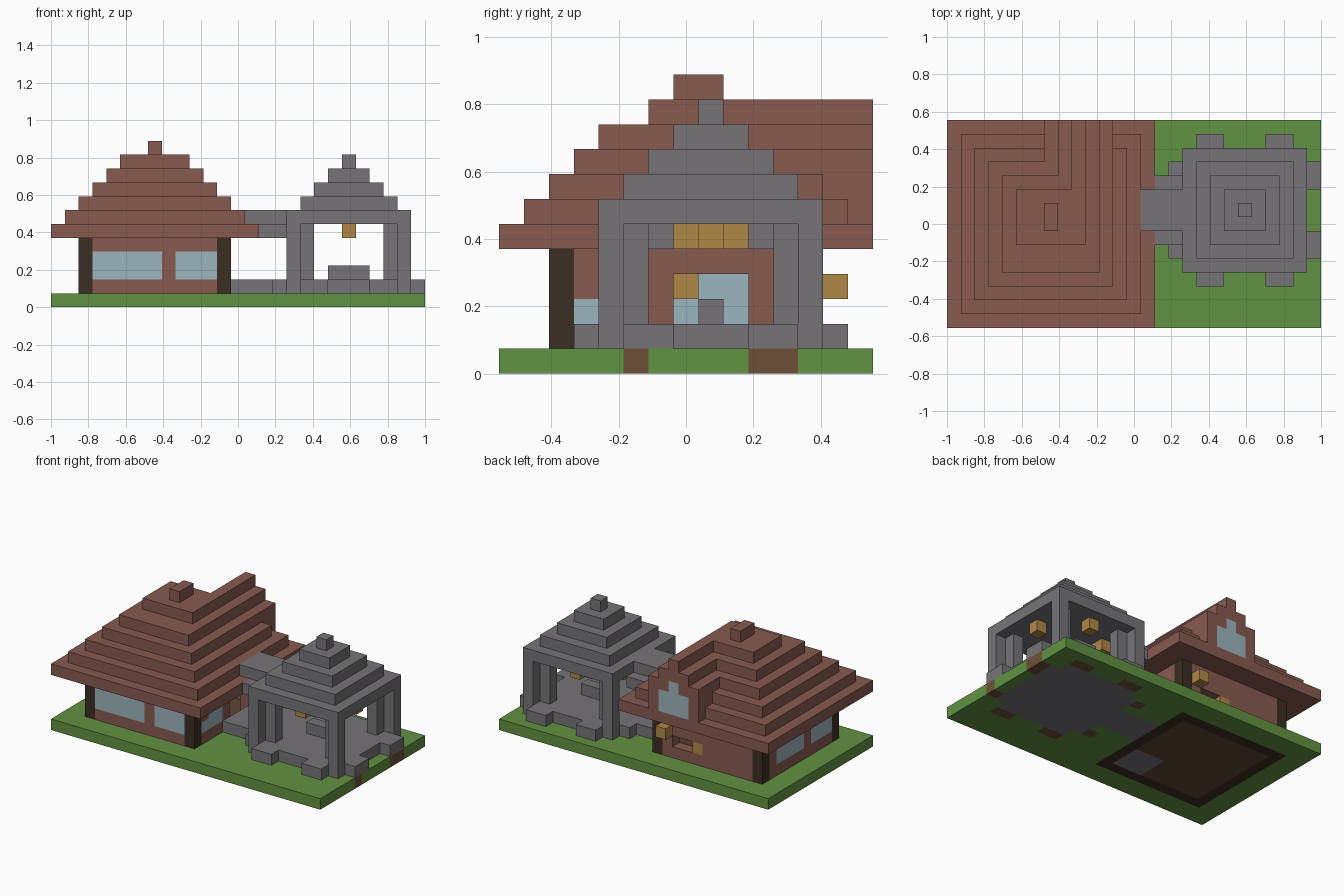
import bpy, bmesh
from mathutils import Vector

if "Cube" in bpy.data.objects:
    bpy.data.objects.remove(bpy.data.objects["Cube"], do_unlink=True)

U = 2 / 27                       # block size
ORIGIN = Vector((-1, -7.5 * U, 0))


def material(name, r, g, b):
    lin = [((c / 255 + 0.055) / 1.055) ** 2.4 for c in (r, g, b)] + [1]
    m = bpy.data.materials.new(name)
    m.use_nodes = True
    m.diffuse_color = lin
    m.node_tree.nodes["Principled BSDF"].inputs["Base Color"].default_value = lin
    return m


CLAY = material("clay_brown", 135, 91, 80)
STONE = material("stone_grey", 118, 116, 119)
GRASS = material("grass_green", 97, 146, 65)
GLASS = material("pale_glass", 156, 181, 189)
GOLD = material("lantern_gold", 176, 137, 70)
TIMBER = material("dark_timber", 60, 46, 36)
EARTH = material("earth_brown", 110, 80, 57)
PLANK = material("floor_plank", 92, 70, 50)


def blocks(name, mat, *boxes):
    """One object from boxes given as inclusive block ranges (x0, x1, y0, y1, z0, z1)."""
    bm = bmesh.new()
    for x0, x1, y0, y1, z0, z1 in boxes:
        lo, hi = Vector((x0, y0, z0)), Vector((x1 + 1, y1 + 1, z1 + 1))
        made = bmesh.ops.create_cube(bm, size=1)
        for v in made["verts"]:
            v.co = ORIGIN + U * (lo + (hi - lo) * (v.co + Vector((.5, .5, .5))))
    mesh = bpy.data.meshes.new(name)
    bm.to_mesh(mesh)
    bm.free()
    mesh.materials.append(mat)
    ob = bpy.data.objects.new(name, mesh)
    bpy.context.collection.objects.link(ob)
    return ob


def cell(name, mat, *points):
    return blocks(name, mat, *[(x, x, y, y, z, z) for x, y, z in points])


# Kerbs around the pavilion, as (x0, x1, y0, y1)
KERBS = [(x, x + 1, y, y) for x in (18, 23) for y in (3, 13)]
KERBS += [(26, 26, 5, 6), (26, 26, 10, 11), (16, 16, 5, 5), (16, 16, 11, 11)]


# Ground slab, coloured by what stands on each block
def ground_index(i, j):
    if 2 <= i <= 12 and 2 <= j <= 12:
        if i in (2, 12) or j in (2, 12):
            return 1
        return 3 if i >= 9 and j <= 5 else 2
    if (i, j) == (26, 6):
        return 0
    if any(a <= i <= b and c <= j <= d for a, b, c, d in KERBS):
        return 4
    if 17 <= i <= 25 and 4 <= j <= 12:
        corner = i in (17, 25) and j in (4, 12)
        return 0 if corner else 3
    return 3 if 13 <= i <= 16 and 7 <= j <= 9 else 0


bm = bmesh.new()
bmesh.ops.create_grid(bm, x_segments=27, y_segments=15, size=1)
for v in bm.verts:
    v.co.y *= 7.5 * U
top = bmesh.ops.extrude_face_region(bm, geom=bm.faces[:])["geom"]
for v in top:
    if isinstance(v, bmesh.types.BMVert):
        v.co.z = U
bmesh.ops.recalc_face_normals(bm, faces=bm.faces[:])
for f in bm.faces:
    p = (f.calc_center_median() - ORIGIN - f.normal * U * 0.3) / U
    f.material_index = ground_index(int(p.x), int(p.y))
mesh = bpy.data.meshes.new("ground")
bm.to_mesh(mesh)
bm.free()
for m in (GRASS, TIMBER, PLANK, STONE, EARTH):
    mesh.materials.append(m)
bpy.context.collection.objects.link(bpy.data.objects.new("ground", mesh))

# House walls
blocks("corner_posts", TIMBER, *[(x, x, y, y, 1, 4) for x in (2, 12) for y in (2, 12)])
blocks("front_wall", CLAY, (3, 11, 2, 2, 1, 1), (3, 11, 2, 2, 4, 4), (8, 8, 2, 2, 2, 3))
blocks("front_windows", GLASS, (3, 7, 2, 2, 2, 3), (9, 11, 2, 2, 2, 3))
blocks("right_wall", CLAY, (2, 2, 3, 11, 1, 1), (2, 2, 3, 11, 4, 4),
       (2, 2, 6, 6, 2, 3), (2, 2, 11, 11, 2, 3))
blocks("right_windows", GLASS, (2, 2, 3, 5, 2, 3), (2, 2, 7, 10, 2, 3))
blocks("left_wall", CLAY, (12, 12, 3, 6, 1, 1), (12, 12, 3, 11, 4, 4), (12, 12, 3, 3, 3, 3),
       (12, 12, 6, 6, 2, 3), (12, 12, 10, 11, 1, 3))
blocks("left_window", GLASS, (12, 12, 3, 3, 2, 2), (12, 12, 4, 5, 2, 3))
blocks("back_wall", CLAY, (3, 11, 12, 12, 1, 1), (3, 11, 12, 12, 3, 4),
       (3, 7, 12, 12, 2, 2), (11, 11, 12, 12, 2, 2))
blocks("back_recess", EARTH, (8, 10, 11, 11, 2, 2))
cell("house_lanterns", GOLD, (11, 13, 3), (8, 12, 2), (5, 7, 3))

# Stepped house roof with a stepped rear gable
roof = [(s, 14 - s, s, 14 - s, 5 + s, 5 + s) for s in range(5)]
roof += [(5, 9, 6, 9, 10, 10), (7, 7, 7, 8, 11, 11)]
blocks("house_roof", CLAY, *roof)
blocks("rear_gable", CLAY, (7, 11, 10, 13, 6, 8), (7, 7, 14, 14, 6, 8), (11, 11, 14, 14, 6, 8),
       (8, 8, 14, 14, 8, 8), (10, 10, 14, 14, 8, 8), (8, 10, 10, 14, 9, 9), (9, 9, 9, 14, 10, 10))
blocks("gable_window", GLASS, (8, 10, 14, 14, 6, 7), (9, 9, 14, 14, 8, 8))

# Covered walkway
blocks("walkway_floor", STONE, (13, 15, 6, 10, 1, 1), (16, 16, 6, 10, 1, 1))
blocks("walkway_roof", STONE, (14, 16, 7, 9, 6, 6), (15, 16, 6, 6, 5, 5), (15, 16, 10, 10, 5, 5))

# Pavilion
blocks("pavilion_floor", STONE, (17, 25, 4, 12, 1, 1))
blocks("pavilion_kerbs", STONE, *[k + (1, 1) for k in KERBS])
posts = [(x, y) for x in (17, 25) for y in (4, 12)] + [(x, y) for x in (18, 24) for y in (5, 11)]
blocks("pavilion_posts", STONE, *[(x, x, y, y, 2, 5) for x, y in posts])
blocks("pavilion_roof", STONE, *[(17 + s, 25 - s, 4 + s, 12 - s, 6 + s, 6 + s) for s in range(5)])
blocks("pavilion_bench", STONE, (20, 22, 8, 8, 2, 2))
cell("pavilion_lanterns", GOLD, (21, 5, 5), (21, 11, 5), (24, 8, 5),
     (18, 7, 5), (18, 8, 5), (18, 9, 5))
